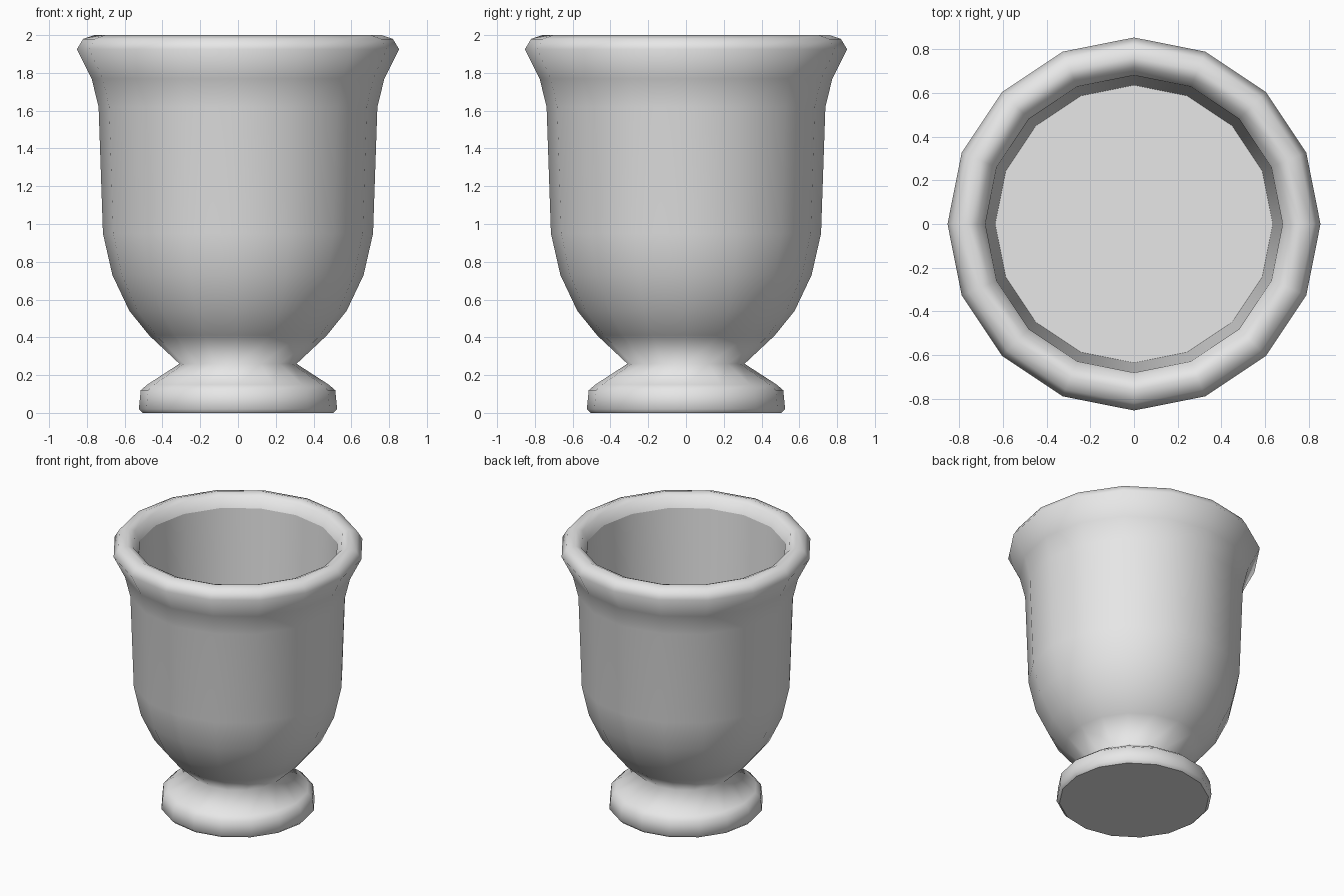
import bpy, bmesh
from math import cos, sin, tau

default = bpy.data.objects.get("Cube")
if default:
    bpy.data.objects.remove(default, do_unlink=True)

SIDES = 16

# Pale grey stone
stone = bpy.data.materials.new("pale_grey_stone")
stone.use_nodes = True
colour = (0.8, 0.8, 0.8, 1)
stone.diffuse_color = colour
stone.node_tree.nodes["Principled BSDF"].inputs["Base Color"].default_value = colour

# Profile as (radius, height), from the underside up over the lip to the inner floor
foot = [(0.505, 0), (0.525, 0.02), (0.515, 0.12), (0.48, 0.15)]
bowl = [(0.31, 0.26), (0.47, 0.41), (0.575, 0.54), (0.665, 0.73),
        (0.715, 0.95), (0.738, 1.62), (0.775, 1.77)]
lip = [(0.853, 1.925), (0.82, 1.98), (0.76, 2.0), (0.715, 1.98), (0.68, 1.91)]
inside = [(0.635, 0.85)]
profile = foot + bowl + lip + inside
creases = {foot[0], lip[-1], inside[0]}


def lathe(name, points, sharp):
    """Spin a profile around z, capping both ends."""
    bm = bmesh.new()
    rings = [[bm.verts.new((r * cos(tau * i / SIDES), r * sin(tau * i / SIDES), z))
              for i in range(SIDES)] for r, z in points]
    for low, high in zip(rings, rings[1:]):
        for i in range(SIDES):
            j = (i + 1) % SIDES
            bm.faces.new((low[i], low[j], high[j], high[i]))
    bm.faces.new(rings[0][::-1])
    bm.faces.new(rings[-1])
    for face in bm.faces:
        face.smooth = True
    # Keep the chosen rings crisp
    for point, ring in zip(points, rings):
        if point in sharp:
            for i in range(SIDES):
                bm.edges.get((ring[i], ring[(i + 1) % SIDES])).smooth = False
    mesh = bpy.data.meshes.new(name)
    bm.to_mesh(mesh)
    bm.free()
    mesh.materials.append(stone)
    obj = bpy.data.objects.new(name, mesh)
    bpy.context.collection.objects.link(obj)
    return obj


lathe("footed_urn", profile, creases)
